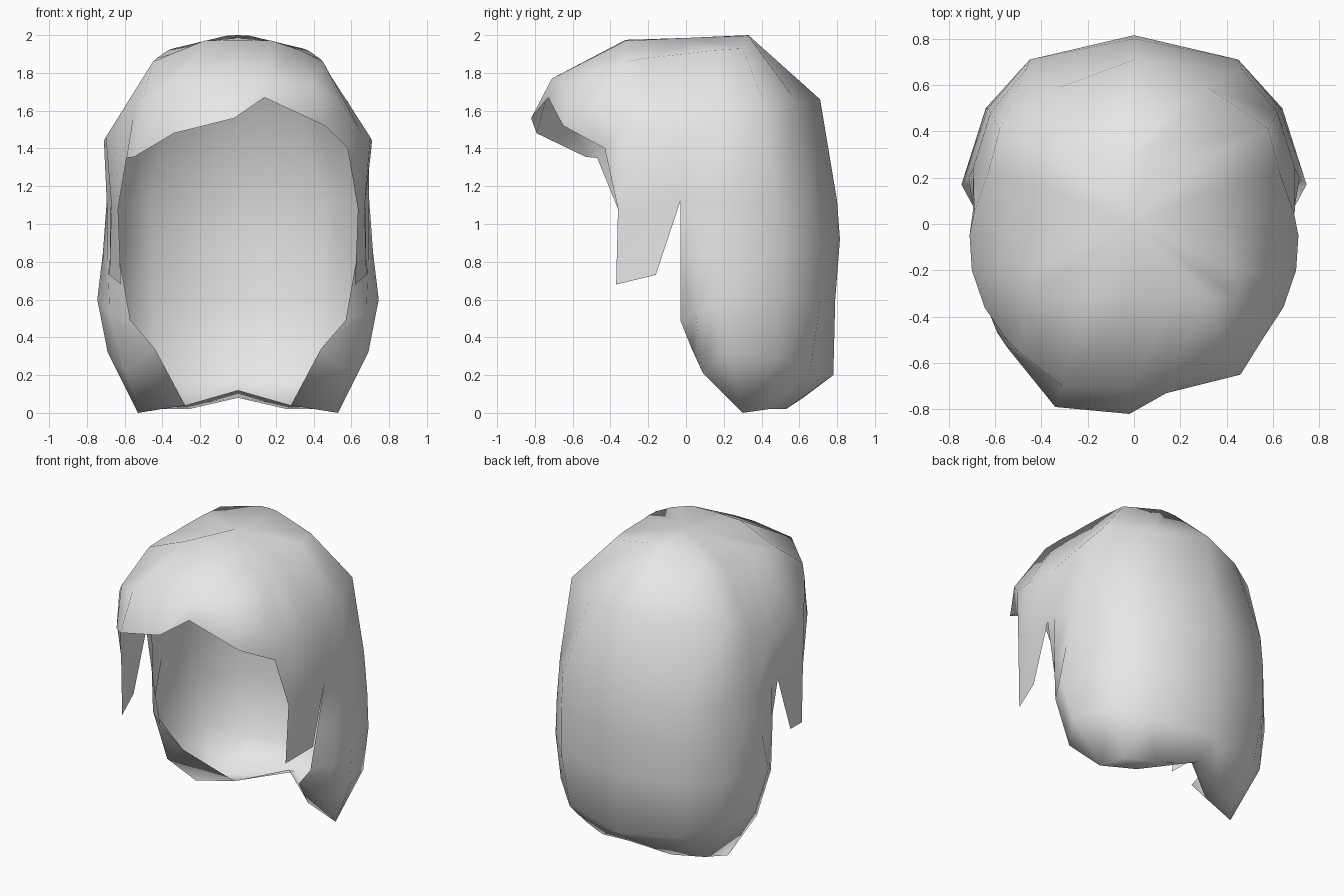
import bpy, bmesh

cube = bpy.data.objects.get("Cube")
if cube:
    bpy.data.objects.remove(cube, do_unlink=True)

# Left half of the back and sides, each lock running from the crown to its tip
LOCKS = [
    [(0, .33, 2.0), (0, .71, 1.66), (0, .80, 1.12), (0, .815, .92), (0, .79, .60),
     (0, .78, .20), (0, .62, .08)],
    [(.06, .33, 1.997), (.32, .59, 1.64), (.465, .67, 1.12), (.45, .71, .90), (.45, .71, .60),
     (.42, .66, .22), (.26, .53, .02)],
    [(.34, .30, 1.93), (.58, .41, 1.65), (.62, .48, 1.12), (.63, .50, .85), (.64, .50, .60),
     (.60, .50, .30), (.45, .44, .02)],
    [(.37, .15, 1.92), (.63, .22, 1.56), (.695, .24, 1.12), (.715, .20, .85), (.745, .17, .60),
     (.69, .23, .32), (.53, .30, 0)],
    [(.40, -.02, 1.90), (.69, .05, 1.46), (.695, .06, 1.12), (.69, .05, .82), (.68, .05, .53),
     (.60, .09, .21), (.53, .30, 0)],
    [(.41, -.10, 1.89), (.71, -.05, 1.44), (.675, -.03, 1.12), (.625, -.03, .80), (.57, -.03, .49),
     (.44, .03, .34), (.28, .36, .04)],
]
# Sideburn, rear and front edge from the crown to the tip
BURN = [[(.43, -.20, 1.88), (.70, -.20, 1.46), (.67, -.20, 1.10), (.68, -.16, .73)],
        [(.45, -.32, 1.86), (.645, -.36, 1.50), (.635, -.36, 1.08), (.62, -.37, .68)]]
# Uneven fringe from left to right, crown to edge
FRINGE = [
    [(.45, -.32, 1.86), (.56, -.49, 1.62), (.58, -.43, 1.40)],
    [(.33, -.32, 1.92), (.40, -.63, 1.73), (.46, -.65, 1.52)],
    [(.18, -.32, 1.97), (.13, -.71, 1.77), (.14, -.73, 1.67)],
    [(0, -.32, 1.975), (-.02, -.71, 1.77), (-.02, -.82, 1.56)],
    [(-.18, -.32, 1.97), (-.31, -.70, 1.74), (-.34, -.79, 1.48)],
    [(-.45, -.32, 1.86), (-.50, -.55, 1.67), (-.55, -.53, 1.355)],
    [(-.45, -.32, 1.86), (-.55, -.50, 1.60), (-.59, -.47, 1.35)],
]
TOP = (0, 0, 1.985)
# Centre of the turned-under rim
RIM = (0, .55, .12)

bm = bmesh.new()


def mirror(p):
    return (-p[0], p[1], p[2])


def face(*pts):
    pts = list(dict.fromkeys(pts))
    if len(pts) > 2:
        bm.faces.new([bm.verts.new(p) for p in pts])


def strip(a, b):
    for i in range(min(len(a), len(b)) - 1):
        face(a[i], b[i], b[i + 1], a[i + 1])


# Dome and fringe
half = [c[:3] for c in LOCKS + BURN]
cols = half + FRINGE + [[mirror(p) for p in c] for c in reversed(half[1:])]
for a, b in zip(cols, cols[1:] + cols[:1]):
    strip(a, b)
    face(a[0], TOP, b[0])

# Hanging locks, turned-under floor and sideburns on both sides
for side in (lambda p: p, mirror):
    locks = [[side(p) for p in c[2:]] for c in LOCKS]
    for a, b in zip(locks, locks[1:]):
        strip(a, b)
    centre, inner, outer, tip, _, corner = (c[-1] for c in locks)
    face(centre, inner, corner, RIM)
    face(inner, outer, corner)
    face(outer, tip, corner)
    rear, front = ([side(p) for p in c[2:]] for c in BURN)
    strip(rear, front)
    face(locks[-1][0], rear[1], rear[0])

# Weld and orient outward
bmesh.ops.remove_doubles(bm, verts=bm.verts, dist=.002)
bmesh.ops.recalc_face_normals(bm, faces=bm.faces)
bm.normal_update()
if max(bm.faces, key=lambda f: f.calc_center_median().z).normal.z < 0:
    bmesh.ops.reverse_faces(bm, faces=bm.faces)
for f in bm.faces:
    f.smooth = True

mesh = bpy.data.meshes.new("hair_shell")
bm.to_mesh(mesh)
bm.free()
hair = bpy.data.objects.new("hair_shell", mesh)
bpy.context.collection.objects.link(hair)

mat = bpy.data.materials.new("light grey")
mat.use_nodes = True
grey = (.8, .8, .8, 1)
mat.diffuse_color = grey
mat.node_tree.nodes["Principled BSDF"].inputs["Base Color"].default_value = grey
mesh.materials.append(mat)
